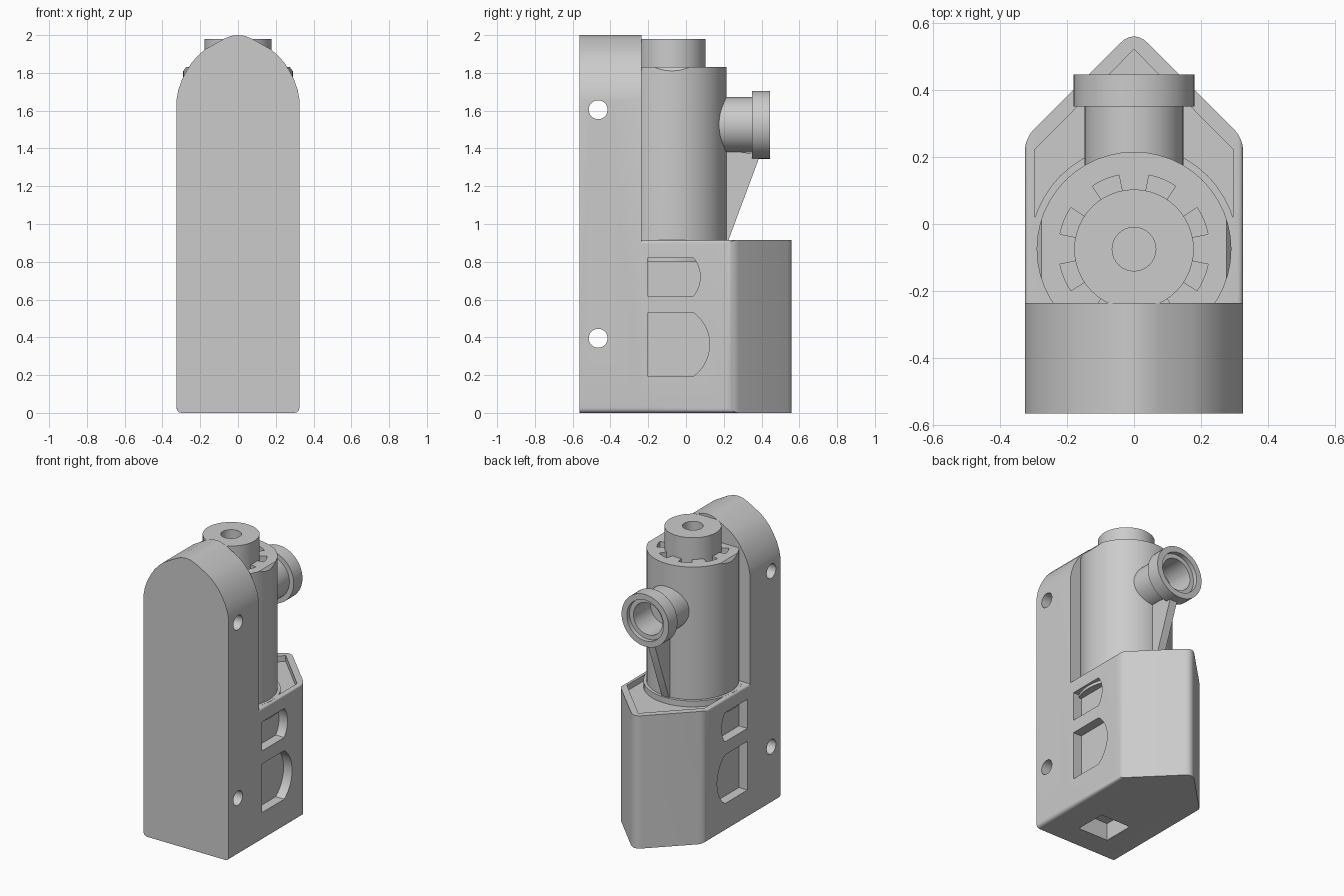
import bpy, bmesh, math
from mathutils import Vector

cube = bpy.data.objects.get("Cube")
if cube:
    bpy.data.objects.remove(cube, do_unlink=True)

grey = bpy.data.materials.new("plain_grey")
grey.use_nodes = True
grey.diffuse_color = (0.6, 0.6, 0.6, 1)
grey.node_tree.nodes["Principled BSDF"].inputs["Base Color"].default_value = (0.6, 0.6, 0.6, 1)


def prism(name, pts, axis, lo, hi):
    """Extrude a 2D outline along an axis; outline uses the other two axes in order."""
    place = {"x": lambda a, b, h: (h, a, b),
             "y": lambda a, b, h: (a, h, b),
             "z": lambda a, b, h: (a, b, h)}[axis]
    bm = bmesh.new()
    face = bm.faces.new([bm.verts.new(place(a, b, lo)) for a, b in pts])
    ext = bmesh.ops.extrude_face_region(bm, geom=[face])
    shift = Vector(place(0, 0, hi - lo))
    bmesh.ops.translate(bm, vec=shift, verts=[v for v in ext["geom"] if isinstance(v, bmesh.types.BMVert)])
    bmesh.ops.recalc_face_normals(bm, faces=bm.faces)
    mesh = bpy.data.meshes.new(name)
    bm.to_mesh(mesh)
    bm.free()
    mesh.materials.append(grey)
    obj = bpy.data.objects.new(name, mesh)
    bpy.context.collection.objects.link(obj)
    return obj


def arc(a, b, r, start=0, end=360, n=48):
    steps = n if end - start == 360 else n + 1
    angles = [math.radians(start + (end - start) * i / n) for i in range(steps)]
    return [(a + r * math.cos(t), b + r * math.sin(t)) for t in angles]


def rounded(corners):
    """Outline from (a, b, setback) corners, each softened with a short curve."""
    out = []
    for i, (a, b, s) in enumerate(corners):
        p = Vector((a, b))
        if not s:
            out.append((a, b))
            continue
        before = p + (Vector(corners[i - 1][:2]) - p).normalized() * s
        after = p + (Vector(corners[(i + 1) % len(corners)][:2]) - p).normalized() * s
        for k in range(7):
            t = k / 6
            out.append(tuple(before * (1 - t) ** 2 + p * 2 * t * (1 - t) + after * t * t))
    return out


def mirrored(pts):
    return [(-a, b) for a, b in reversed(pts)]


def boolean(obj, tool, operation="DIFFERENCE"):
    mod = obj.modifiers.new("cut", "BOOLEAN")
    mod.operation, mod.solver, mod.object = operation, "EXACT", tool
    bpy.context.view_layer.objects.active = obj
    bpy.ops.object.modifier_apply(modifier=mod.name)


def cut(objs, *shape):
    tool = prism("cutter", *shape)
    for obj in objs:
        boolean(obj, tool)
    bpy.data.objects.remove(tool, do_unlink=True)


W, SEAM, DECK, AXIS_Y, TOP = 0.325, -0.235, 0.915, -0.075, 1.83

# Tall front slab with a domed top
dome = [(W, 1.66), (0.316, 1.71), (0.296, 1.767), (0.27, 1.815), (0.243, 1.857),
        (0.21, 1.893), (0.175, 1.924), (0.075, 1.98), (0.035, 1.996)]
foot = rounded([(-W, 0, 0.03), (W, 0, 0.03), (W, 1, 0), (-W, 1, 0)])[:14]
slab = prism("front_slab", foot + dome + [(0, 2)] + mirrored(dome), "y", -0.565, SEAM)
for z in (0.395, 1.605):
    cut([slab], arc(-0.465, z, 0.05, n=32), "x", -1, 1)

# Lower housing with a pointed back
plan = rounded([(-W, SEAM, 0), (W, SEAM, 0), (W, 0.255, 0.04), (0, 0.58, 0.06), (-W, 0.255, 0.04)])
housing = prism("lower_housing", plan, "z", -0.1, 1.1)
section = rounded([(-W, 0, 0.03), (W, 0, 0.03), (W, DECK, 0.02), (-W, DECK, 0.02)])
envelope = prism("envelope", section, "y", -0.5, 0.8)
boolean(housing, envelope, "INTERSECT")
bpy.data.objects.remove(envelope, do_unlink=True)

# Deck recess and underside socket
cut([housing], [(0.295, -0.03), (0.295, 0.222), (0, 0.52), (-0.295, 0.222), (-0.295, -0.03)],
    "z", DECK - 0.04, 1)
cut([slab, housing], [(-0.115, -0.4), (0.115, -0.4), (0.115, -0.18), (-0.115, -0.18)], "z", -0.1, 0.12)

# Bulged side pockets on both flanks
for low, high, bulge in ((0.62, 0.82, 0.035), (0.195, 0.53, 0.085)):
    half, mid = (high - low) / 2, (high + low) / 2
    radius = (half * half + bulge * bulge) / (2 * bulge)
    swing = math.degrees(math.asin(half / radius))
    outline = [(-0.205, high), (-0.205, low)] + arc(0.04 + bulge - radius, mid, radius, -swing, swing, 14)
    for lo, hi in ((W - 0.065, 0.5), (-0.5, 0.065 - W)):
        cut([housing], outline, "x", lo, hi)

# Main barrel, its collar and cap
barrel = prism("barrel", arc(0, AXIS_Y, 0.29), "z", 0.85, TOP)
collar = prism("barrel_collar", arc(0, AXIS_Y, 0.31), "z", 0.8, DECK + 0.001)
cap = prism("barrel_cap", arc(0, AXIS_Y, 0.178), "z", 1.7, 1.98)
wedge = [(0.2675, 1.84), (0.33, 1.84), (0.33, 1.757)]
for outline in (wedge, mirrored(wedge)):
    cut([barrel], outline, "y", -0.5, 0.4)
for i in range(8):
    a = 45 * i + 22.5
    sector = arc(0, AXIS_Y, 0.225, a - 11, a + 11, 6) + arc(0, AXIS_Y, 0.17, a - 11, a + 11, 6)[::-1]
    cut([barrel], sector, "z", TOP - 0.05, 1.9)
cut([barrel, cap], arc(0, AXIS_Y, 0.065, n=32), "z", 1.65, 2.1)

# Rear nozzle with flange and stepped bore
NZ = 1.525
pipe = prism("nozzle_pipe", arc(0, NZ, 0.147), "y", 0.05, 0.38)
flange = prism("nozzle_flange", arc(0, NZ, 0.18), "y", 0.35, 0.445)
cut([pipe, flange], arc(0, NZ, 0.11), "y", 0.23, 0.5)
cut([flange], arc(0, NZ, 0.14), "y", 0.415, 0.5)

# Support rib below the nozzle
rib = prism("nozzle_rib", [(0.1, 0.86), (0.205, 0.86), (0.225, DECK), (0.387, 1.35), (0.387, 1.37), (0.1, 1.4)],
            "x", -0.028, 0.028)

# Smooth curved faces, keep hard edges
for obj in bpy.context.view_layer.objects:
    obj.select_set(False)
for obj in (slab, housing, barrel, collar, cap, pipe, flange, rib):
    obj.select_set(True)
bpy.context.view_layer.objects.active = slab
bpy.ops.object.shade_smooth_by_angle(angle=math.radians(30))
